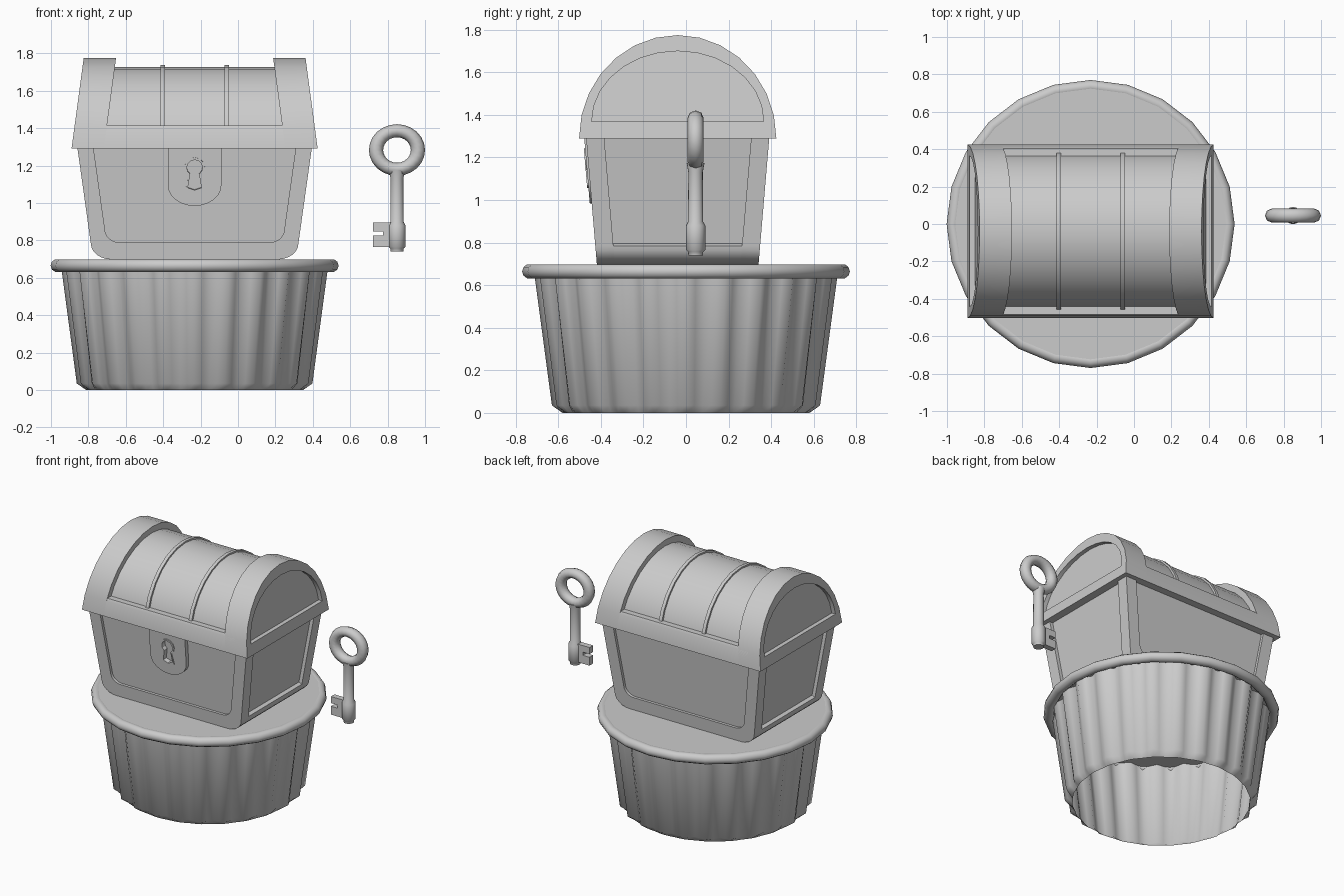
import bpy, bmesh
from math import sin, cos, pi, radians, atan

if "Cube" in bpy.data.objects:
    bpy.data.objects.remove(bpy.data.objects["Cube"])

CX, CY = -0.232, -0.039      # chest centre


def finish(ob, angle=35):
    bpy.ops.object.select_all(action='DESELECT')
    ob.select_set(True)
    bpy.context.view_layer.objects.active = ob
    bpy.ops.object.shade_smooth_by_angle(angle=radians(angle))
    return ob


def loft(name, rings, caps=(True, True), angle=35):
    """Skin a list of closed rings with equal point counts."""
    bm = bmesh.new()
    vr = [[bm.verts.new(p) for p in r] for r in rings]
    n = len(rings[0])
    for a, b in zip(vr, vr[1:]):
        for i in range(n):
            j = (i + 1) % n
            bm.faces.new((a[i], a[j], b[j], b[i]))
    if caps[0]:
        bm.faces.new(vr[0])
    if caps[1]:
        bm.faces.new(vr[-1])
    bmesh.ops.recalc_face_normals(bm, faces=bm.faces)
    me = bpy.data.meshes.new(name)
    bm.to_mesh(me)
    bm.free()
    ob = bpy.data.objects.new(name, me)
    bpy.context.collection.objects.link(ob)
    return finish(ob, angle)


def torus(name, loc, major, minor, seg, mseg, rot=(0, 0, 0), scale=(1, 1, 1)):
    bpy.ops.mesh.primitive_torus_add(location=loc, rotation=rot, major_radius=major,
                                     minor_radius=minor, major_segments=seg, minor_segments=mseg)
    ob = bpy.context.object
    ob.name, ob.scale = name, scale
    return finish(ob, 50)


# --- fluted cup, rim and top ---
FL, PER = 24, 4


def flute_ring(r, z, amp):
    n = FL * PER
    out = []
    for i in range(n):
        a = 2 * pi * i / n
        rr = r - amp * (1 - cos(FL * a)) / 2
        out.append((CX + rr * cos(a), rr * sin(a), z))
    return out


loft("cup_wall", [flute_ring(0.58, 0, 0.005), flute_ring(0.63, 0.035, 0.035),
                  flute_ring(0.715, 0.67, 0.05)], (False, False), 80)
torus("cup_rim", (CX, 0, 0.665), 0.735, 0.035, 24, 10)
disc = [[(CX + 0.735 * cos(2 * pi * i / 24), 0.735 * sin(2 * pi * i / 24), z) for i in range(24)]
        for z in (0.66, 0.698)]
loft("cup_top", disc)

# --- chest body: rounded front outline with recessed panels on all four sides ---
ZT = 1.297


def depth(z):
    return 0.38 + 0.05 * (z - 0.70) / 0.59


def outline(hx, ztop, zarc, zb, rx, n=6, sink=0):
    half = [(hx(ztop) - sink, ztop), (hx(zarc + 0.01) - sink, zarc + 0.01)]
    for k in range(n + 1):
        t = pi / 2 * k / n
        half.append((hx(zarc) - rx * (1 - cos(t)), zarc - (zarc - zb) * sin(t)))
    return half + [(-x, z) for x, z in reversed(half)]


def outer_x(z):
    return 0.626 - 0.14 * (1.29 - z)


def panel_x(z):
    return 0.54 - 0.14 * (1.29 - z)


outer = outline(outer_x, ZT, 0.785, 0.698, 0.11)
sunk = outline(outer_x, ZT, 0.785, 0.698, 0.11, sink=0.025)
panel = outline(panel_x, ZT - 0.004, 0.86, 0.79, 0.075)


def at(prof, side, inset):
    return [(CX + x, CY + side * (depth(z) - inset), z) for x, z in prof]


half = [(panel, 0.02), (panel, 0), (outer, 0), (outer, 0.085), (sunk, 0.085)]
loft("chest_body", [at(p, -1, i) for p, i in half] + [at(p, 1, i) for p, i in reversed(half)])

# --- lid: end bands with recessed arches, barrel, ribs, rails ---
N, ZL = 14, 1.29


def arch(ry, rz, z0=ZL):
    return [(ry * cos(pi * k / N), z0 + rz * sin(pi * k / N)) for k in range(N + 1)]


def end_x(z):
    return 0.658 - 0.134 * (z - ZL)


def slab(prof, fx):
    return [(CX + fx(z), CY + y, z) for y, z in prof]


big, small = arch(0.4635, 0.485), arch(0.404, 0.33, 1.37)
for s, side in ((-1, "left"), (1, "right")):
    loft("lid_band_" + side, [slab(big, lambda z: s * (end_x(z) - 0.173)),
                              slab(big, lambda z: s * end_x(z)),
                              slab(small, lambda z: s * end_x(z)),
                              slab(small, lambda z: s * (end_x(z) - 0.03))])
    loft("lid_rib_" + side, [slab(arch(0.437, 0.448), lambda z, d=d: s * 0.171 + d)
                             for d in (-0.012, 0.012)])
loft("lid_barrel", [slab(arch(0.422, 0.437), lambda z, d=d: d) for d in (-0.5, 0.5)])
rail = [(0.4635, ZL), big[1], (0.444, 1.415), (0.39, 1.415), (0.39, ZL)]
for s, side in ((-1, "front"), (1, "back")):
    loft("lid_rail_" + side, [slab([(s * y, z) for y, z in rail], lambda z, d=d: d)
                              for d in (-0.55, 0.55)])


# --- lock plate and keyhole rim: filled flat curves with holes ---
def plate(name, loops, loc, thick):
    cu = bpy.data.curves.new(name, 'CURVE')
    cu.dimensions, cu.fill_mode, cu.extrude = '2D', 'BOTH', thick
    for pts in loops:
        sp = cu.splines.new('POLY')
        sp.points.add(len(pts) - 1)
        for p, (x, y) in zip(sp.points, pts):
            p.co = (x, y, 0, 1)
        sp.use_cyclic_u = True
    ob = bpy.data.objects.new(name, cu)
    bpy.context.collection.objects.link(ob)
    ob.location = loc
    ob.rotation_euler = (pi / 2 + atan(0.05 / 0.59), 0, 0)
    bpy.ops.object.select_all(action='DESELECT')
    ob.select_set(True)
    bpy.context.view_layer.objects.active = ob
    bpy.ops.object.convert(target='MESH')
    return finish(bpy.context.object, 25)


def keyhole(g):
    # round head with a flared slot below, grown by g; origin at z = 1.14
    r, w, b = 0.042 + g, 0.036 + g, -0.058 - g
    head = [(r * cos(radians(a)), 0.05 + r * sin(radians(a))) for a in range(-55, 236, 29)]
    return head + [(-w, b), (0, b - 0.012), (w, b)]


shield = [(0.143, 0.155)] + [(0.143 * cos(pi * k / 12), -0.045 - 0.11 * sin(pi * k / 12))
                             for k in range(13)] + [(-0.143, 0.155)]
ly = CY - depth(1.14)
plate("lock_plate", [shield, keyhole(0.006)], (CX, ly + 0.006, 1.14), 0.015)
plate("keyhole_rim", [keyhole(0.013), keyhole(0)], (CX, ly + 0.003, 1.14), 0.018)

# --- key ---
KX, KY = 0.85, 0.045
torus("key_ring", (KX, KY, 1.283), 0.112, 0.038, 24, 8, (pi / 2, 0, 0), (1, 0.92, 1))
shaft = [(0.034, 0.74), (0.036, 0.757), (0.046, 0.767), (0.046, 0.88), (0.036, 0.898),
         (0.034, 1.13), (0.042, 1.175)]
loft("key_shaft", [[(KX + r * cos(pi * k / 8), KY + r * sin(pi * k / 8), z) for k in range(16)]
                   for r, z in shaft], angle=60)
for i, (x0, x1, z0, z1) in enumerate(((0.722, 0.84, 0.848, 0.895), (0.722, 0.84, 0.765, 0.825),
                                      (0.775, 0.84, 0.765, 0.895))):
    loft("key_bit_%d" % (i + 1), [[(x0, y, z0), (x1, y, z0), (x1, y, z1), (x0, y, z1)]
                                  for y in (KY - 0.02, KY + 0.02)])
